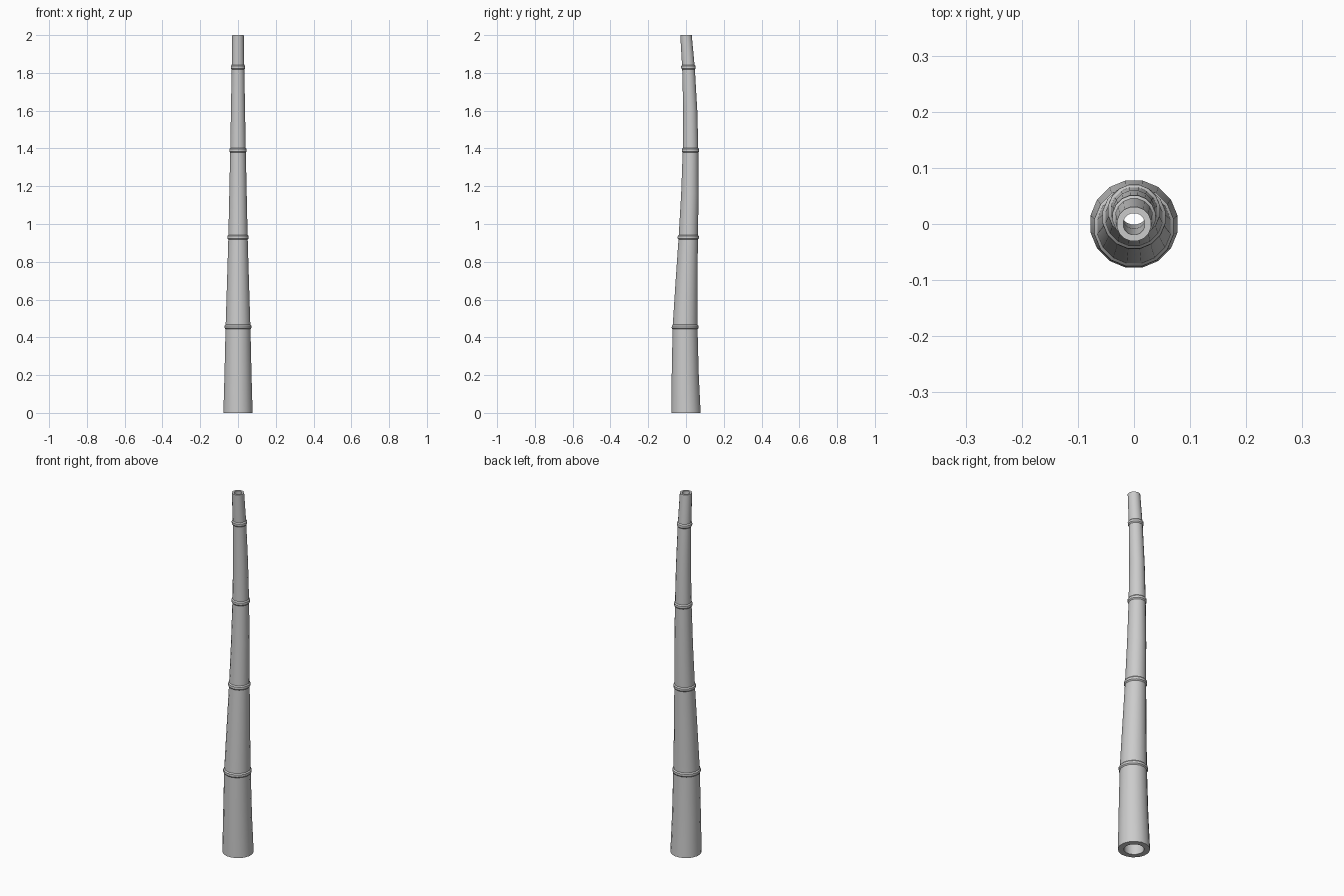
import bpy, bmesh, math

if "Cube" in bpy.data.objects:
    bpy.data.objects.remove(bpy.data.objects["Cube"])

SIDES = 16
NODES = [0.455, 0.93, 1.39, 1.83]
WALL = 0.63  # inner radius as a share of the outer radius

# Key sections of the cane: height, sideways bend in y, radius
KEYS = [(0, 0, .079), (.2, -.004, .073), (.455, -.005, .067), (.7, .003, .059),
        (.93, .012, .052), (1.16, .0205, .047), (1.39, .024, .042),
        (1.6, .0225, .038), (1.83, .013, .034), (2, 0, .031)]


def section(z):
    for (z0, y0, r0), (z1, y1, r1) in zip(KEYS, KEYS[1:]):
        if z <= z1:
            t = (z - z0) / (z1 - z0)
            return y0 + (y1 - y0) * t, r0 + (r1 - r0) * t


def ring(bm, z, y, r):
    return [bm.verts.new((r * math.cos(a), y + r * math.sin(a), z))
            for a in (2 * math.pi * (i + .5) / SIDES for i in range(SIDES))]


# Outer profile: the tapering wall with a small raised lip at every node
profile = [(k[0], 0) for k in KEYS if k[0] not in NODES]
for n in NODES:
    profile += [(n - .012, 0), (n - .006, .005), (n + .006, .005), (n + .012, 0)]
profile.sort()

bm = bmesh.new()
loops = []
for z, lip in profile:
    y, r = section(z)
    loops.append(ring(bm, z, y, r + lip))

# Inner wall, running back down to the foot
for z, y, r in reversed(KEYS):
    loops.append(ring(bm, z, y, r * WALL))

# Bridge neighbouring loops, closing the tube at both rims
for a, b in zip(loops, loops[1:] + loops[:1]):
    for i in range(SIDES):
        j = (i + 1) % SIDES
        bm.faces.new((a[i], a[j], b[j], b[i]))
bmesh.ops.recalc_face_normals(bm, faces=bm.faces)

mesh = bpy.data.meshes.new("bamboo_pole")
bm.to_mesh(mesh)
bm.free()
pole = bpy.data.objects.new("bamboo_pole", mesh)
bpy.context.collection.objects.link(pole)
bpy.context.view_layer.objects.active = pole
pole.select_set(True)
bpy.ops.object.shade_smooth_by_angle(angle=math.radians(30))
